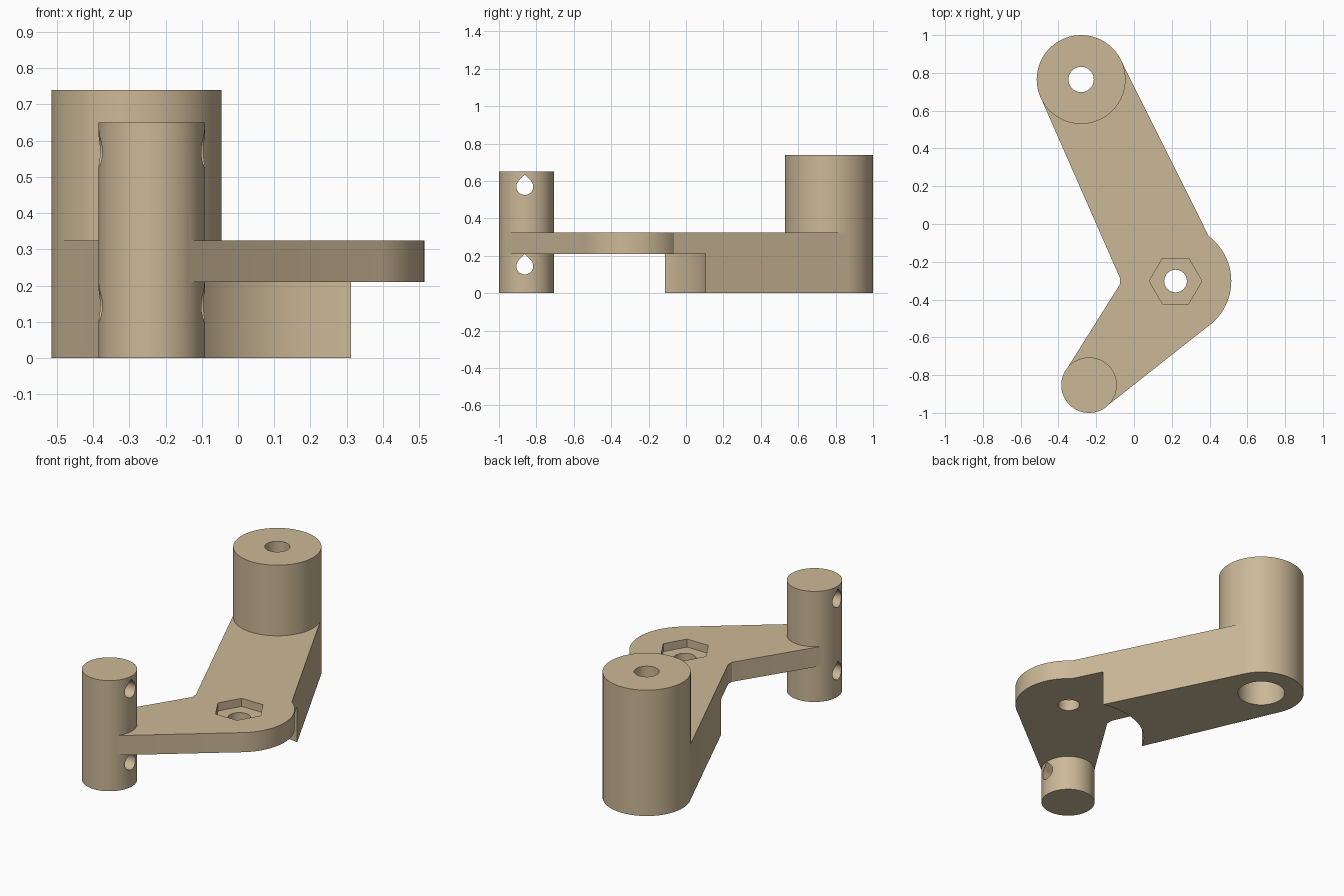
import bpy, bmesh
from math import cos, sin, pi, radians

if "Cube" in bpy.data.objects:
    bpy.data.objects.remove(bpy.data.objects["Cube"])

POST, PIVOT, PIN = (-0.28, 0.765), (0.22, -0.302), (-0.238, -0.853)


def circle(c, r, n=96):
    return [(c[0] + r * cos(2 * pi * i / n), c[1] + r * sin(2 * pi * i / n)) for i in range(n)]


def finish(name, bm):
    bmesh.ops.recalc_face_normals(bm, faces=bm.faces)
    me = bpy.data.meshes.new(name)
    bm.to_mesh(me)
    bm.free()
    ob = bpy.data.objects.new(name, me)
    bpy.context.collection.objects.link(ob)
    return ob


def prism(name, pts, z0, z1):
    """Extrude a closed outline from z0 to z1."""
    bm = bmesh.new()
    f = bm.faces.new([bm.verts.new((x, y, z0)) for x, y in pts])
    ext = bmesh.ops.extrude_face_region(bm, geom=[f])
    top = [v for v in ext["geom"] if isinstance(v, bmesh.types.BMVert)]
    bmesh.ops.translate(bm, vec=(0, 0, z1 - z0), verts=top)
    return finish(name, bm)


def convex_outline(pts):
    """Outline around a set of points."""
    pts = sorted(set(pts))

    def half(seq):
        h = []
        for p in seq:
            while len(h) > 1 and ((h[-1][0] - h[-2][0]) * (p[1] - h[-2][1])
                                  - (h[-1][1] - h[-2][1]) * (p[0] - h[-2][0])) <= 1e-9:
                h.pop()
            h.append(p)
        return h[:-1]
    return half(pts) + half(pts[::-1])


def combine(target, tool, op):
    m = target.modifiers.new("cut", 'BOOLEAN')
    m.operation, m.solver, m.object = op, 'EXACT', tool
    bpy.context.view_layer.objects.active = target
    bpy.ops.object.modifier_apply(modifier=m.name)
    bpy.data.objects.remove(tool, do_unlink=True)


# Long arm, undercut around the pivot
body = prism("lever_arm", convex_outline(circle(POST, 0.2345) + circle(PIVOT, 0.263)), 0, 0.325)
combine(body, prism("clearance", circle(PIVOT, 0.417, 128), -0.1, 0.21), 'DIFFERENCE')

# Pivot boss, short arm, tall post and pin
short_end = (PIVOT[0] + 0.0195, PIVOT[1] - 0.0195)
for part in (
    prism("pivot_boss", circle(PIVOT, 0.295), 0.21, 0.325),
    prism("short_arm", convex_outline(circle(PIN, 0.1455) + circle(short_end, 0.267)), 0.21, 0.325),
    prism("post", circle(POST, 0.235), 0, 0.74),
    prism("pin", circle(PIN, 0.147), 0, 0.65),
):
    combine(body, part, 'UNION')

# Bolt holes, post counterbore and hexagonal nut pocket
for hole in (
    prism("post_hole", circle(POST, 0.067, 48), -0.1, 0.9),
    prism("post_counterbore", circle(POST, 0.13, 64), -0.1, 0.42),
    prism("pivot_hole", circle(PIVOT, 0.06, 48), 0.1, 0.5),
    prism("nut_pocket", circle(PIVOT, 0.139, 6), 0.278, 0.5),
):
    combine(body, hole, 'DIFFERENCE')

# Teardrop cross holes in the pin
r = 0.045
drop = [(r * cos(radians(a)), r * sin(radians(a))) for a in range(135, 406, 9)] + [(0, r * 2 ** 0.5)]
for z in (0.145, 0.57):
    cutter = prism("teardrop", drop, -0.4, 0.4)
    for v in cutter.data.vertices:
        a, b, h = v.co
        v.co = (PIN[0] + h, -0.862 + a, z + b)
    combine(body, cutter, 'DIFFERENCE')

# Finish
mat = bpy.data.materials.new("tan")
mat.diffuse_color = (0.6, 0.48, 0.31, 1)
mat.use_nodes = True
mat.node_tree.nodes["Principled BSDF"].inputs["Base Color"].default_value = mat.diffuse_color
body.data.materials.clear()
body.data.materials.append(mat)
for p in body.data.polygons:
    p.material_index = 0
bpy.ops.object.select_all(action='DESELECT')
body.select_set(True)
bpy.context.view_layer.objects.active = body
bpy.ops.object.shade_smooth_by_angle(angle=radians(25))
